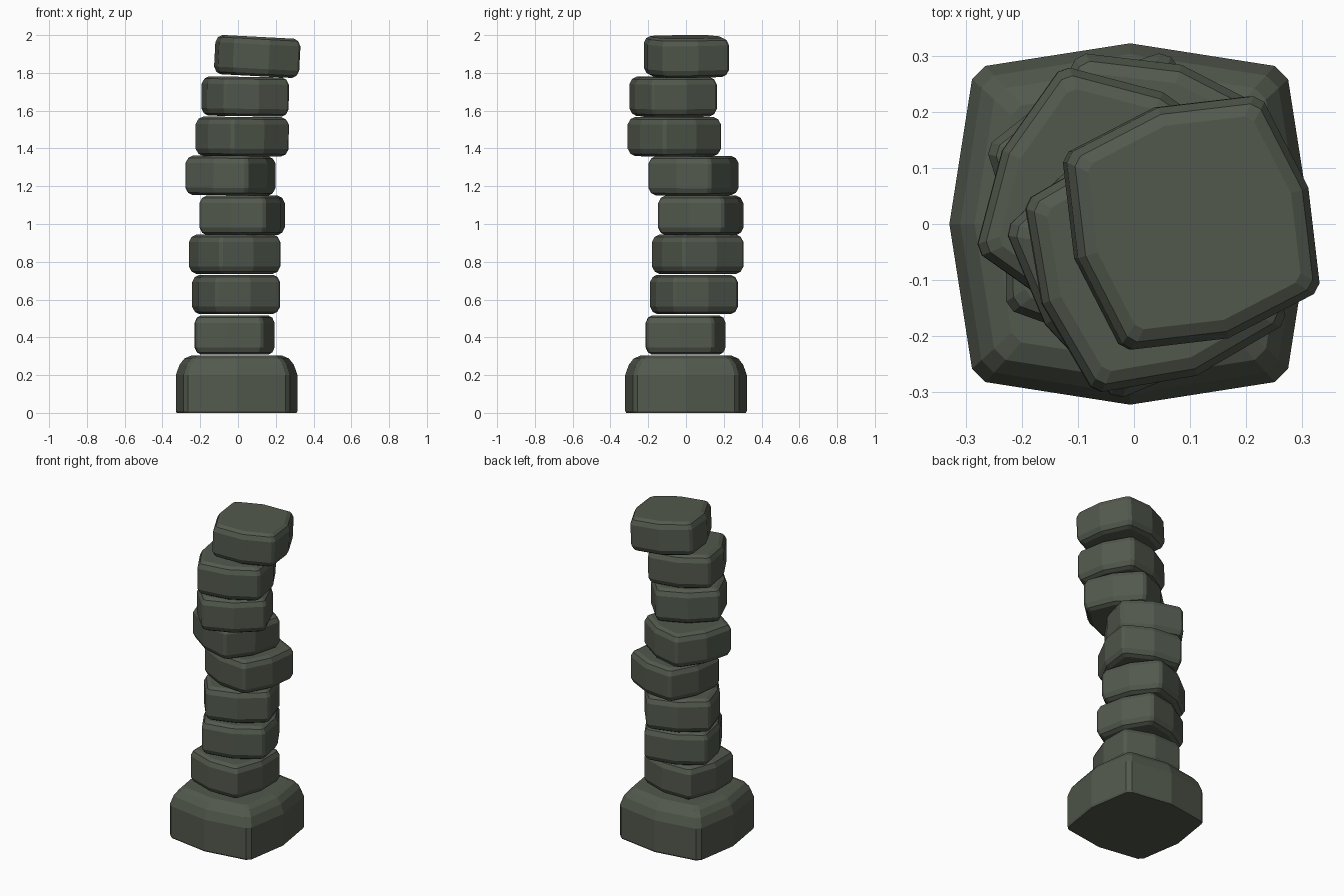
import bpy, bmesh, math
from mathutils import Matrix

if "Cube" in bpy.data.objects:
    bpy.data.objects.remove(bpy.data.objects["Cube"])

mat = bpy.data.materials.new("mossy grey stone")
mat.diffuse_color = (0.085, 0.100, 0.075, 1)
mat.use_nodes = True
mat.node_tree.nodes["Principled BSDF"].inputs["Base Color"].default_value = mat.diffuse_color


def outline(r_corner, r_mid):
    """Bulging square: four narrowly chamfered corners and four mid points."""
    pts = []
    for k in range(4):
        a = math.radians(90 * k)
        pts.append((r_mid * math.cos(a), r_mid * math.sin(a)))
        for d in (-2.5, 2.5):
            b = a + math.radians(45 + d)
            pts.append((r_corner * math.cos(b), r_corner * math.sin(b)))
    return pts


def stone(name, r_corner, r_mid, profile, loc, rot=0, tilt=0):
    """Loft the outline through (height, scale) rings and cap both ends."""
    bm = bmesh.new()
    pts = outline(r_corner, r_mid)
    rings = [[bm.verts.new((x * s, y * s, z)) for x, y in pts] for z, s in profile]
    n = len(pts)
    for lo, hi in zip(rings, rings[1:]):
        for i in range(n):
            j = (i + 1) % n
            bm.faces.new((lo[i], lo[j], hi[j], hi[i]))
    bm.faces.new(rings[-1])
    bm.faces.new(rings[0][::-1])
    bm.transform(Matrix.Translation(loc) @ Matrix.Rotation(math.radians(tilt), 4, 'Y')
                 @ Matrix.Rotation(math.radians(rot), 4, 'Z'))
    me = bpy.data.meshes.new(name)
    bm.to_mesh(me)
    bm.free()
    me.materials.append(mat)
    ob = bpy.data.objects.new(name, me)
    bpy.context.collection.objects.link(ob)


# Plinth with a rounded shoulder
stone("base_stone", 0.382, 0.322,
      [(0, 0.985), (0.01, 1), (0.20, 1), (0.255, 0.94), (0.288, 0.86), (0.303, 0.75)],
      (-0.007, 0, 0))

# Stacked drums: centre x, y, z, turn, tilt
drum = [(-0.104, 0.84), (-0.092, 0.94), (-0.065, 1), (0.065, 1), (0.092, 0.94), (0.104, 0.84)]
stack = [
    (-0.018, -0.002, 0.412, -9.5, 0),
    (-0.010, 0.042, 0.627, 21, 0),
    (-0.018, 0.062, 0.840, 28, 0),
    (0.022, 0.078, 1.046, -17, 0),
    (-0.040, 0.040, 1.256, -25, 0.5),
    (0.022, -0.062, 1.463, 33, 0.5),
    (0.038, -0.068, 1.675, 20, 0.8),
    (0.102, 0.002, 1.887, 17, 3),
]
for i, (x, y, z, rot, tilt) in enumerate(stack):
    stone(f"stacked_stone_{i + 1}", 0.25, 0.215, drum, (x, y, z), rot, tilt)
